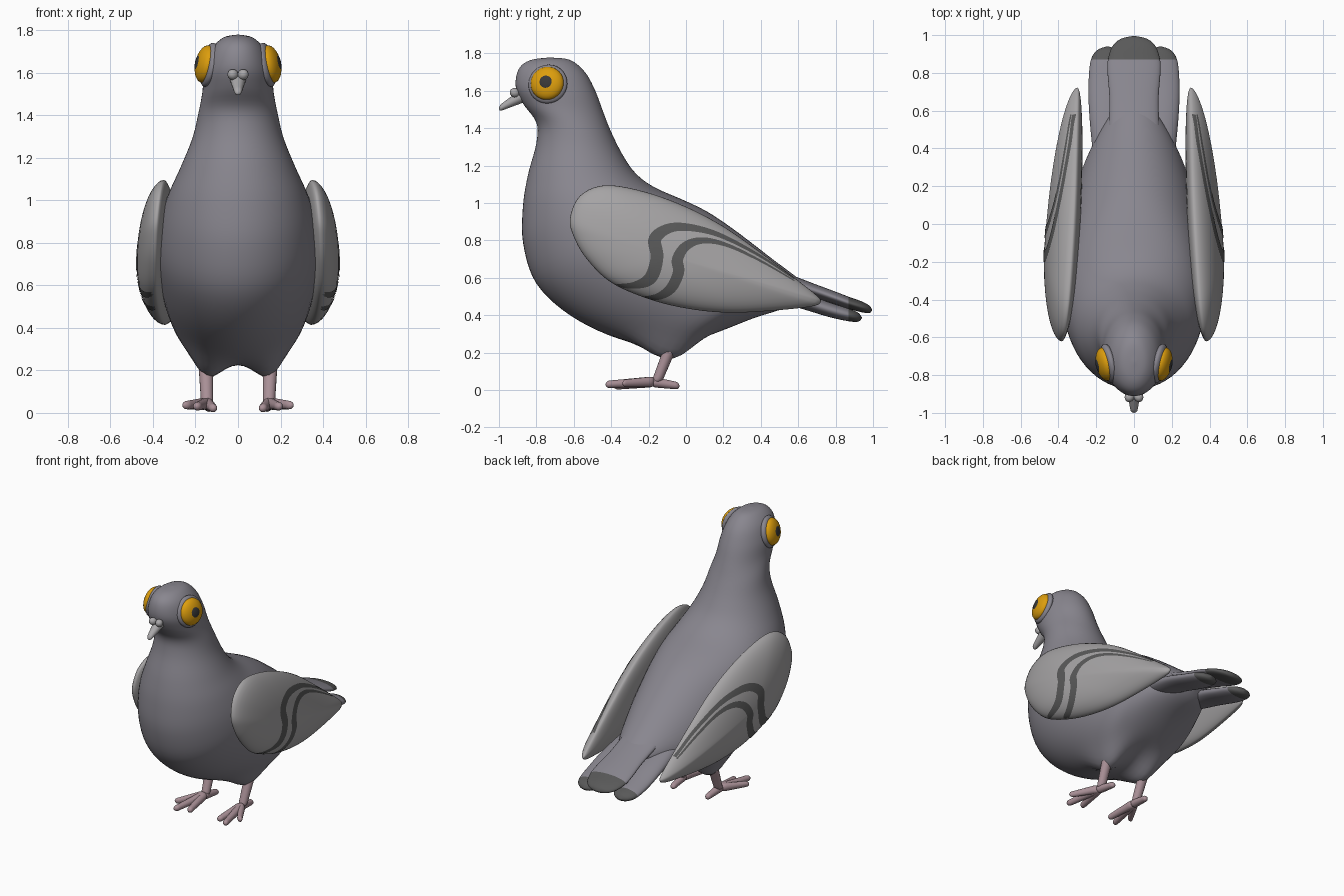
import bpy, bmesh
from math import sin, cos, pi, sqrt, exp
from mathutils import Vector, Matrix
from mathutils.bvhtree import BVHTree

if "Cube" in bpy.data.objects:
    bpy.data.objects.remove(bpy.data.objects["Cube"])


def material(name, r, g, b):
    m = bpy.data.materials.new(name)
    m.diffuse_color = (r, g, b, 1)
    m.use_nodes = True
    m.node_tree.nodes["Principled BSDF"].inputs["Base Color"].default_value = m.diffuse_color
    return m


PLUMAGE = material("plumage", .25, .24, .275)
WING = material("wing_grey", .38, .37, .375)
DARK = material("dark_band", .10, .10, .10)
ORANGE = material("eye_orange", .72, .34, .004)
PUPIL = material("pupil", .04, .04, .04)
PINK = material("leg_pink", .40, .28, .31)
PALE = material("beak_grey", .40, .39, .40)


def spline(pts, n, closed=False):
    """Catmull-Rom samples through tuples of any length."""
    pts = [Vector(p) for p in pts]
    m, out = len(pts), []
    for i in range(m if closed else m - 1):
        q = [pts[(i + k) % m if closed else min(max(i + k, 0), m - 1)] for k in (-1, 0, 1, 2)]
        for j in range(n):
            t = j / n
            out.append(q[1] + .5 * t * ((q[2] - q[0]) + t * ((2 * q[0] - 5 * q[1] + 4 * q[2] - q[3])
                       + t * (3 * q[1] - q[0] - 3 * q[2] + q[3]))))
    return out if closed else out + [pts[-1]]


def finish(name, bm, mats, mirror=False):
    me = bpy.data.meshes.new(name)
    for f in bm.faces:
        f.smooth = True
    bm.to_mesh(me)
    bm.free()
    ob = bpy.data.objects.new(name, me)
    bpy.context.collection.objects.link(ob)
    for m in mats:
        me.materials.append(m)
    if mirror:
        ob.modifiers.new("mirror", 'MIRROR')
    return ob


def loft(name, stations, mats, mirror=False, steps=4, seg=32, dark_y=None, shape=None):
    """Elliptical rings; station = x, back y, back z, front y, front z, half width."""
    bm, rings = bmesh.new(), []
    for x, by, bz, fy, fz, w in spline(stations, steps):
        ring = []
        for k in range(seg):
            c, s = cos(2 * pi * k / seg), sin(2 * pi * k / seg)
            co = Vector((x + w * s, (by + fy) / 2 + (by - fy) / 2 * c, (bz + fz) / 2 + (bz - fz) / 2 * c))
            ring.append(bm.verts.new(shape(co) if shape else co))
        rings.append(ring)
    for a, b in zip(rings, rings[1:]):
        for k in range(seg):
            bm.faces.new((a[k], a[(k + 1) % seg], b[(k + 1) % seg], b[k]))
    bm.faces.new(rings[0])
    bm.faces.new(rings[-1])
    bmesh.ops.recalc_face_normals(bm, faces=bm.faces)
    if dark_y:
        for f in bm.faces:
            f.material_index = int(f.calc_center_median().y > dark_y)
    return finish(name, bm, mats, mirror)


def limb(name, p, q, r0, r1, mat, upright=False, mirror=True):
    """Round-ended tapered tube between two points."""
    p, q = Vector(p), Vector(q)
    length, st = (q - p).length, []
    for i in range(13):
        t = (1 - cos(pi * i / 12)) / 2
        r = r0 + (r1 - r0) * t
        e = min(1, min(t, 1 - t) * length / r)
        r *= max(.03, sqrt(1 - (1 - e) ** 2))
        c = p.lerp(q, t)
        st.append((c.x, c.y + r, c.z, c.y - r, c.z, r) if upright
                  else (c.x, c.y, c.z + r, c.y, c.z - r, r))
    return loft(name, st, [mat], mirror, 2, 16)


def ellipsoid(name, c, axis, depth, r, mat):
    bm = bmesh.new()
    bmesh.ops.create_uvsphere(bm, u_segments=32, v_segments=16, radius=1)
    rot = Vector(axis).to_track_quat('Z', 'Y').to_matrix().to_4x4()
    bm.transform(Matrix.Translation(c) @ rot @ Matrix.Diagonal((r, r, depth, 1)))
    return finish(name, bm, [mat], True)


# Body: crown, neck, breast and rump in one loft, with thigh bulges
def thighs(co):
    if co.z < .5:
        co.z -= .065 * exp(-((abs(co.x) - .15) / .07) ** 2 - ((co.y + .1) / .15) ** 2)
        co.z += .025 * exp(-(co.x / .07) ** 2 - ((co.y + .1) / .2) ** 2)
    return co


loft("body", [
    (0, -.725, 1.778, -.735, 1.778, .004),
    (0, -.62, 1.765, -.835, 1.763, .07),
    (0, -.54, 1.70, -.895, 1.715, .125),
    (0, -.485, 1.60, -.91, 1.62, .158),
    (0, -.44, 1.48, -.87, 1.53, .168),
    (0, -.40, 1.38, -.80, 1.43, .187),
    (0, -.34, 1.26, -.80, 1.32, .215),
    (0, -.27, 1.16, -.845, 1.15, .27),
    (0, -.17, 1.085, -.872, .98, .325),
    (0, 0, 1.01, -.87, .78, .37),
    (0, .12, .95, -.80, .57, .385),
    (0, .24, .87, -.62, .40, .37),
    (0, .36, .78, -.36, .27, .34),
    (0, .45, .71, -.10, .20, .30),
    (0, .53, .65, .12, .285, .245),
    (0, .59, .605, .35, .38, .18),
    (0, .63, .57, .53, .44, .11),
    (0, .63, .53, .61, .50, .01)], [PLUMAGE], steps=5, seg=64, shape=thighs)


# Tail: centre feather over two side feathers, dark at the ends
def feather(name, x, rows, mirror):
    loft(name, [(x, y, z + h, y, z - h, w) for y, z, h, w in rows],
         [PLUMAGE, DARK], mirror, 5, 32, .87)


feather("tail_centre", 0, [(.24, .68, .05, .17), (.45, .615, .045, .14), (.65, .545, .037, .13),
        (.80, .492, .034, .14), (.87, .467, .032, .138), (.94, .445, .029, .115),
        (.98, .432, .02, .07), (.995, .428, .003, .008)], False)
feather("tail_side", .14, [(.24, .58, .03, .06), (.40, .54, .05, .08), (.60, .485, .045, .098),
        (.76, .432, .04, .10), (.87, .402, .034, .088), (.92, .39, .024, .055),
        (.94, .386, .003, .006)], True)

# Wings: puffed lens grown inward from a side outline
outline = spline([(-.62, .92), (-.565, 1.04), (-.43, 1.095), (-.22, 1.06), (0, .98), (.2, .875),
                  (.4, .735), (.6, .585), (.70, .505), (.72, .47), (.66, .445), (.4, .42),
                  (.2, .415), (0, .437), (-.2, .487), (-.40, .575), (-.53, .70), (-.60, .82)], 5, True)
hub, n = Vector((-.1, .72)), len(outline)


def wing_point(k, a, h):
    p = hub + (outline[k] - hub) * cos(a)
    return Vector((.40 - .087 * p.x - .08 * p.y + h * sin(a) ** 1.1, p.x, p.y))


bm = bmesh.new()
rim = [bm.verts.new(wing_point(k, 0, 0)) for k in range(n)]
for h in (.12, -.06):
    last = rim
    for i in range(1, 13):
        ring = [bm.verts.new(wing_point(k, pi / 2 * i / 12.3, h)) for k in range(n)]
        for k in range(n):
            bm.faces.new((last[k], last[(k + 1) % n], ring[(k + 1) % n], ring[k]))
        last = ring
    bm.faces.new(last)
bmesh.ops.recalc_face_normals(bm, faces=bm.faces)
tree = BVHTree.FromBMesh(bm)
finish("wing", bm, [WING], True)


# Wing bands: ribbons laid on the outer wing surface; points = y, z, half width
def band(name, pts):
    path, rows = spline(pts, 8), []
    bm = bmesh.new()
    for i, p in enumerate(path):
        d = path[min(i + 1, len(path) - 1)] - path[max(i - 1, 0)]
        side = Vector((-d.y, d.x)).normalized() * p.z
        row = []
        for j in range(-3, 4):
            y, z = p.x + side.x * j / 3, p.y + side.y * j / 3
            hit = tree.ray_cast(Vector((2, y, z)), Vector((-1, 0, 0)))[0]
            row.append(bm.verts.new((hit.x + .003, y, z)) if hit else None)
        rows.append(row)
    for a, b in zip(rows, rows[1:]):
        for j in range(6):
            quad = (a[j], a[j + 1], b[j + 1], b[j])
            if all(quad):
                f = bm.faces.new(quad)
                f.normal_update()
                if f.normal.x < 0:
                    f.normal_flip()
    finish(name, bm, [DARK], True)


band("wing_band_front", [(.58, .595, .004), (.40, .715, .007), (.2, .82, .012), (.05, .865, .018),
     (-.08, .868, .025), (-.165, .81, .034), (-.155, .71, .034), (-.19, .60, .034),
     (-.28, .56, .018), (-.40, .562, .004)])
band("wing_band_rear", [(.58, .585, .003), (.40, .69, .006), (.22, .775, .010), (.09, .80, .017),
     (0, .77, .025), (-.045, .70, .030), (-.04, .63, .030), (-.08, .545, .028),
     (-.15, .50, .018), (-.23, .497, .003)])

# Eyes: rim, eyeball, pupil
look = Vector((.94, -.2, .2)).normalized()
eye = Vector((.153, -.742, 1.64))
ellipsoid("eye_rim", eye - look * .018, look, .036, .106, PLUMAGE)
ellipsoid("eyeball", eye, look, .046, .090, ORANGE)
ellipsoid("eye_pupil", eye + look * .033, look, .0155, .043, PUPIL)

# Beak with two nostril lumps
limb("beak", (0, -.83, 1.60), (0, -1.0, 1.505), .048, .016, PALE, mirror=False)
ellipsoid("nostril_lump", (.024, -.915, 1.59), (.4, -.8, .3), .028, .025, PALE)

# Legs and toes
limb("leg", (.152, -.07, .26), (.145, -.16, .035), .036, .028, PINK, upright=True)
for name, tip in (("outer", (.25, -.34, .036)), ("middle", (.195, -.43, .03)),
                  ("inner", (.115, -.385, .021)), ("back", (.135, -.035, .022))):
    limb("toe_" + name, (.145, -.165 if name != "back" else -.19, .045), tip, .029, .019, PINK)
